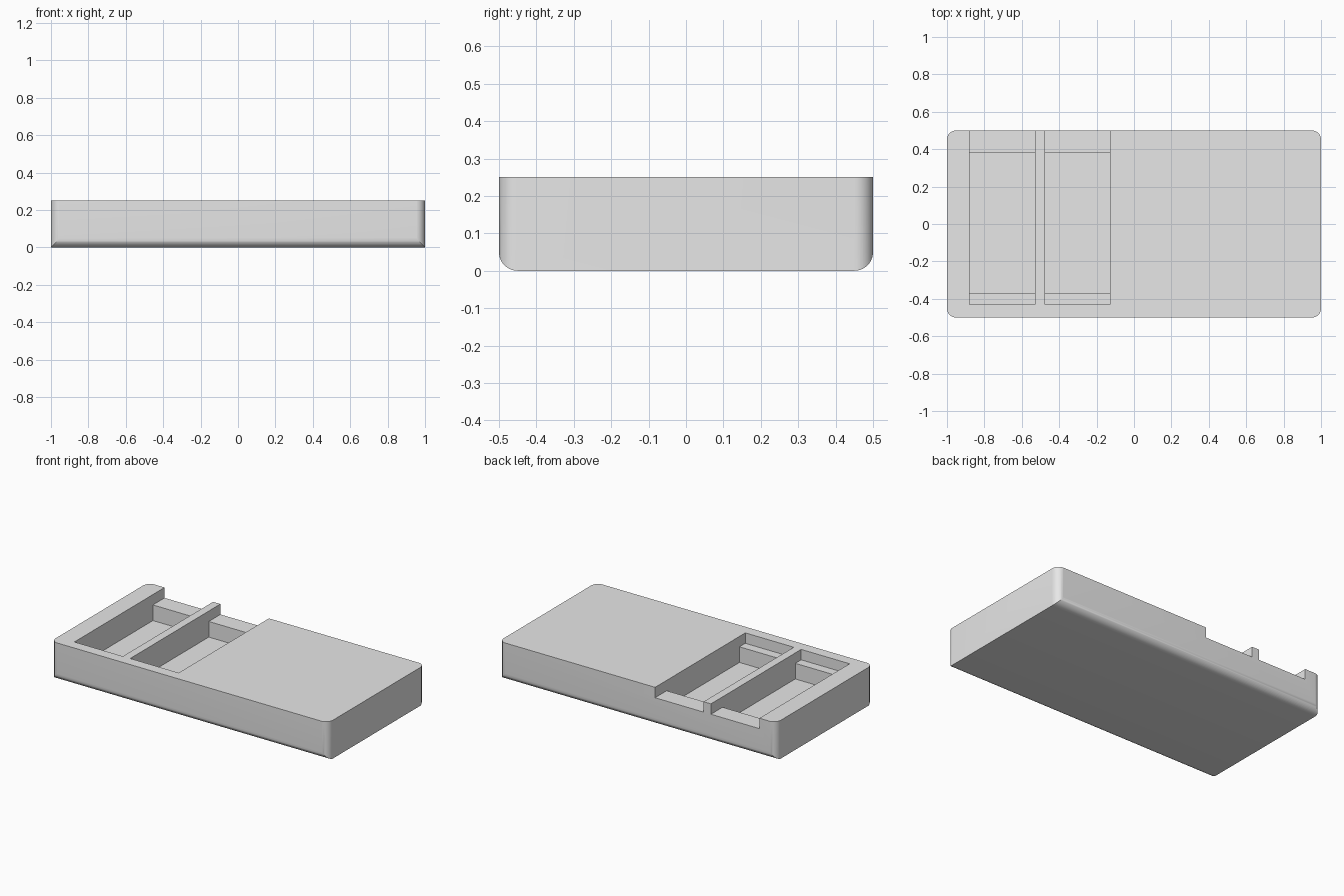
import bpy, bmesh
from math import cos, sin, pi, radians
from mathutils import Vector

cube = bpy.data.objects.get("Cube")
if cube:
    bpy.data.objects.remove(cube, do_unlink=True)

LENGTH, WIDTH, HEIGHT, RADIUS = 2.0, 1.0, 0.25, 0.05
LEDGE_Z, FLOOR_Z = 0.182, 0.08

grey = bpy.data.materials.new("plain grey")
grey.use_nodes = True
grey.diffuse_color = (0.8, 0.8, 0.8, 1)
grey.node_tree.nodes["Principled BSDF"].inputs["Base Color"].default_value = (0.8, 0.8, 0.8, 1)


def arc(cx, cy, start, r=RADIUS, steps=10):
    """Quarter circle of points from the given angle."""
    return [(cx + r * cos(start + pi / 2 * i / steps),
             cy + r * sin(start + pi / 2 * i / steps)) for i in range(steps + 1)]


def prism(name, points, extrude):
    """Closed outline of 3D points pushed along a vector."""
    bm = bmesh.new()
    face = bm.faces.new([bm.verts.new(p) for p in points])
    out = bmesh.ops.extrude_face_region(bm, geom=[face])
    moved = [v for v in out["geom"] if isinstance(v, bmesh.types.BMVert)]
    bmesh.ops.translate(bm, verts=moved, vec=Vector(extrude))
    bmesh.ops.recalc_face_normals(bm, faces=bm.faces)
    mesh = bpy.data.meshes.new(name)
    bm.to_mesh(mesh)
    bm.free()
    obj = bpy.data.objects.new(name, mesh)
    bpy.context.collection.objects.link(obj)
    mesh.materials.append(grey)
    return obj


def box(name, x0, x1, y0, y1, z0, z1):
    return prism(name, [(x0, y0, z0), (x1, y0, z0), (x1, y1, z0), (x0, y1, z0)], (0, 0, z1 - z0))


def cut(target, tool, operation):
    """Apply a boolean and discard the cutter."""
    tool.hide_render = True
    mod = target.modifiers.new(operation.lower(), "BOOLEAN")
    mod.operation, mod.object, mod.solver = operation, tool, "EXACT"
    bpy.context.view_layer.objects.active = target
    bpy.ops.object.modifier_apply(modifier=mod.name)
    bpy.data.objects.remove(tool, do_unlink=True)


# Body: end profile with round lower edges, swept along the length
edge = WIDTH / 2 - RADIUS
profile = (arc(-edge, RADIUS, pi) + arc(edge, RADIUS, 1.5 * pi)
           + [(WIDTH / 2, HEIGHT + 0.1), (-WIDTH / 2, HEIGHT + 0.1)])
body = prism("tray_body", [(-LENGTH / 2 - 0.1, y, z) for y, z in profile], (LENGTH + 0.2, 0, 0))

# Rounded vertical corners and the flat top
ex, ey = LENGTH / 2 - RADIUS, edge + 0.0005
outline = arc(ex, ey, 0) + arc(-ex, ey, pi / 2) + arc(-ex, -ey, pi) + arc(ex, -ey, 1.5 * pi)
cut(body, prism("corner_cutter", [(x, y, -0.1) for x, y in outline], (0, 0, HEIGHT + 0.1)), "INTERSECT")

# Two slots: shallow recess open at the back, with a deeper pocket inside
for x in (-0.88, -0.477):
    cut(body, box("recess_cutter", x, x + 0.35, -0.43, 0.7, LEDGE_Z, HEIGHT + 0.1), "DIFFERENCE")
    cut(body, box("pocket_cutter", x, x + 0.35, -0.37, 0.38, FLOOR_Z, LEDGE_Z + 0.02), "DIFFERENCE")

# Smooth fillets, crisp edges
bpy.ops.object.select_all(action="DESELECT")
body.select_set(True)
bpy.context.view_layer.objects.active = body
bpy.ops.object.shade_smooth_by_angle(angle=radians(30))
